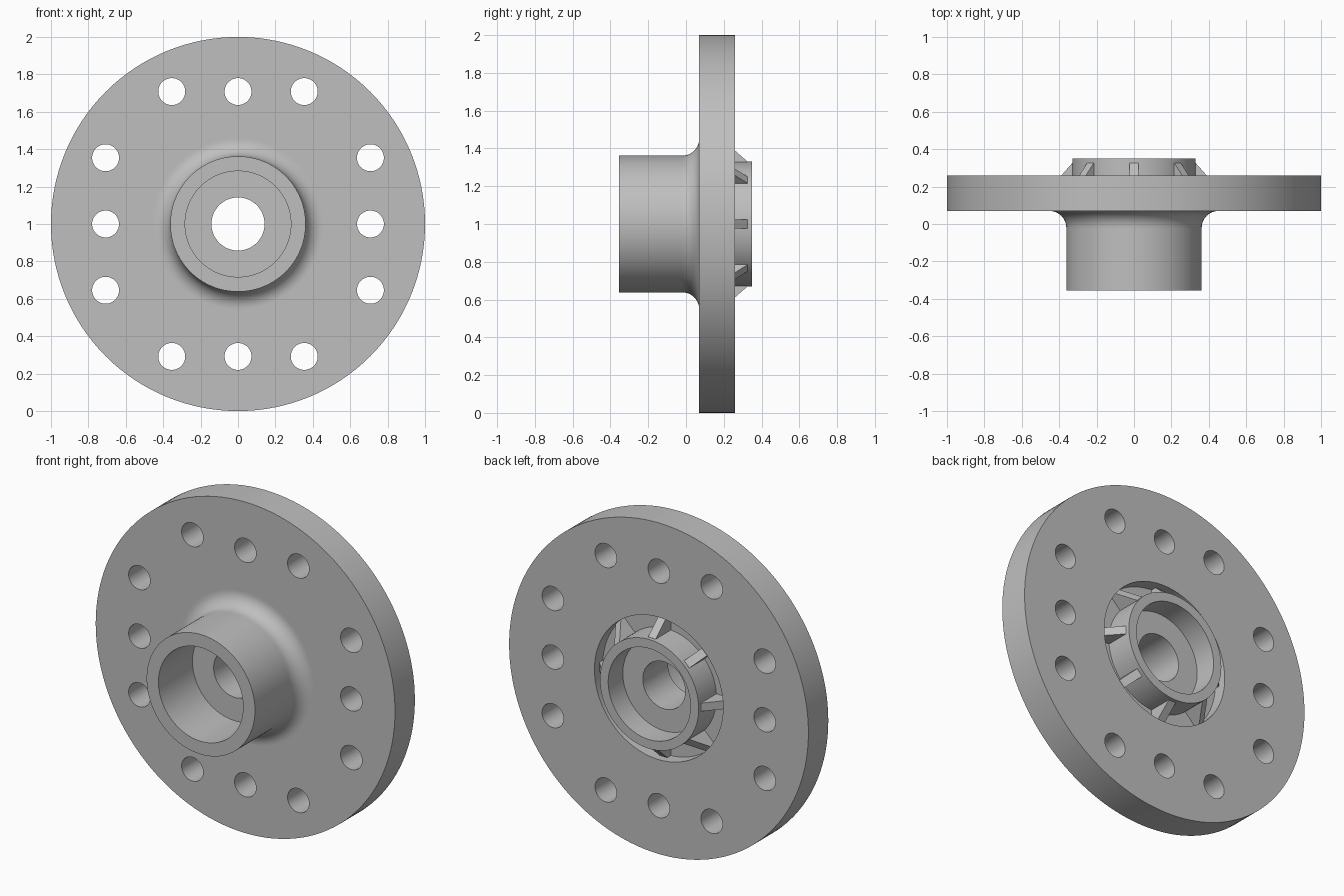
import bpy, bmesh
from math import pi, sin, cos, radians
from mathutils import Matrix, Vector

if "Cube" in bpy.data.objects:
    bpy.data.objects.remove(bpy.data.objects["Cube"], do_unlink=True)

CENTRE = Vector((0, 0, 1))

steel = bpy.data.materials.new("steel grey")
steel.use_nodes = True
steel.diffuse_color = (0.52, 0.52, 0.52, 1)
steel.node_tree.nodes["Principled BSDF"].inputs["Base Color"].default_value = steel.diffuse_color


def make_object(name, bm):
    bmesh.ops.recalc_face_normals(bm, faces=bm.faces)
    mesh = bpy.data.meshes.new(name)
    bm.to_mesh(mesh)
    bm.free()
    obj = bpy.data.objects.new(name, mesh)
    bpy.context.collection.objects.link(obj)
    obj.location = CENTRE
    return obj


def lathe(name, profile, steps=128):
    """Revolve a closed (radius, y) outline around the y axis."""
    bm = bmesh.new()
    verts = [bm.verts.new((r, y, 0)) for r, y in profile]
    edges = [bm.edges.new((v, verts[i - 1])) for i, v in enumerate(verts)]
    bmesh.ops.spin(bm, geom=verts + edges, cent=(0, 0, 0), axis=(0, 1, 0),
                   angle=2 * pi, steps=steps)
    bmesh.ops.remove_doubles(bm, verts=bm.verts, dist=1e-4)
    return make_object(name, bm)


# Flange: hub with counterbores, fillet, disc, rear groove and rear ring
hub, fillet = 0.362, 0.09
disc_front, disc_back, groove_floor = 0.07, 0.26, 0.18
arc = [(hub + fillet * (1 - cos(a)), disc_front - fillet * (1 - sin(a)))
       for a in (radians(90 * i / 10) for i in range(11))]
profile = [
    (0.142, -0.03), (0.283, -0.03), (0.283, -0.355), (hub, -0.355), (hub, -0.03),
    *arc,
    (0.46, disc_front), (1.0, disc_front), (1.0, disc_back), (0.43, disc_back),
    (0.43, groove_floor), (0.33, groove_floor), (0.33, 0.35),
    (0.275, 0.35), (0.275, 0.21), (0.142, 0.21),
]
flange = lathe("flange", profile)

# Bolt holes: three on each side of a square
bm = bmesh.new()
for side in range(4):
    for offset in (-0.354, 0, 0.354):
        place = (Matrix.Rotation(side * pi / 2, 4, 'Y')
                 @ Matrix.Translation((0.708, 0.165, offset))
                 @ Matrix.Rotation(pi / 2, 4, 'X'))
        bmesh.ops.create_cone(bm, cap_ends=True, segments=48, radius1=0.072,
                              radius2=0.072, depth=0.5, matrix=place)
cutter = make_object("bolt_hole_cutter", bm)
cutter.hide_render = True

bpy.context.view_layer.objects.active = flange
drill = flange.modifiers.new("bolt_holes", 'BOOLEAN')
drill.operation = 'DIFFERENCE'
drill.solver = 'EXACT'
drill.object = cutter
bpy.ops.object.modifier_apply(modifier=drill.name)
bpy.data.objects.remove(cutter, do_unlink=True)

# Ribs: eight sloped gussets between the rear ring and the groove wall
bm = bmesh.new()
outline = [(0.32, 0.17), (0.432, 0.17), (0.432, 0.21), (0.33, 0.326), (0.32, 0.326)]
for i in range(8):
    turn = Matrix.Rotation(i * pi / 4, 4, 'Y')
    face = bm.faces.new([bm.verts.new(turn @ Vector((r, y, -0.025))) for r, y in outline])
    side = bmesh.ops.extrude_face_region(bm, geom=[face])["geom"]
    bmesh.ops.translate(bm, vec=turn @ Vector((0, 0, 0.05)),
                        verts=[v for v in side if isinstance(v, bmesh.types.BMVert)])
ribs = make_object("ring_ribs", bm)

for obj in (flange, ribs):
    obj.data.materials.clear()
    obj.data.materials.append(steel)

# Smooth the turned surfaces, keep hard edges
bpy.ops.object.select_all(action='DESELECT')
flange.select_set(True)
bpy.context.view_layer.objects.active = flange
bpy.ops.object.shade_smooth_by_angle(angle=radians(30))
